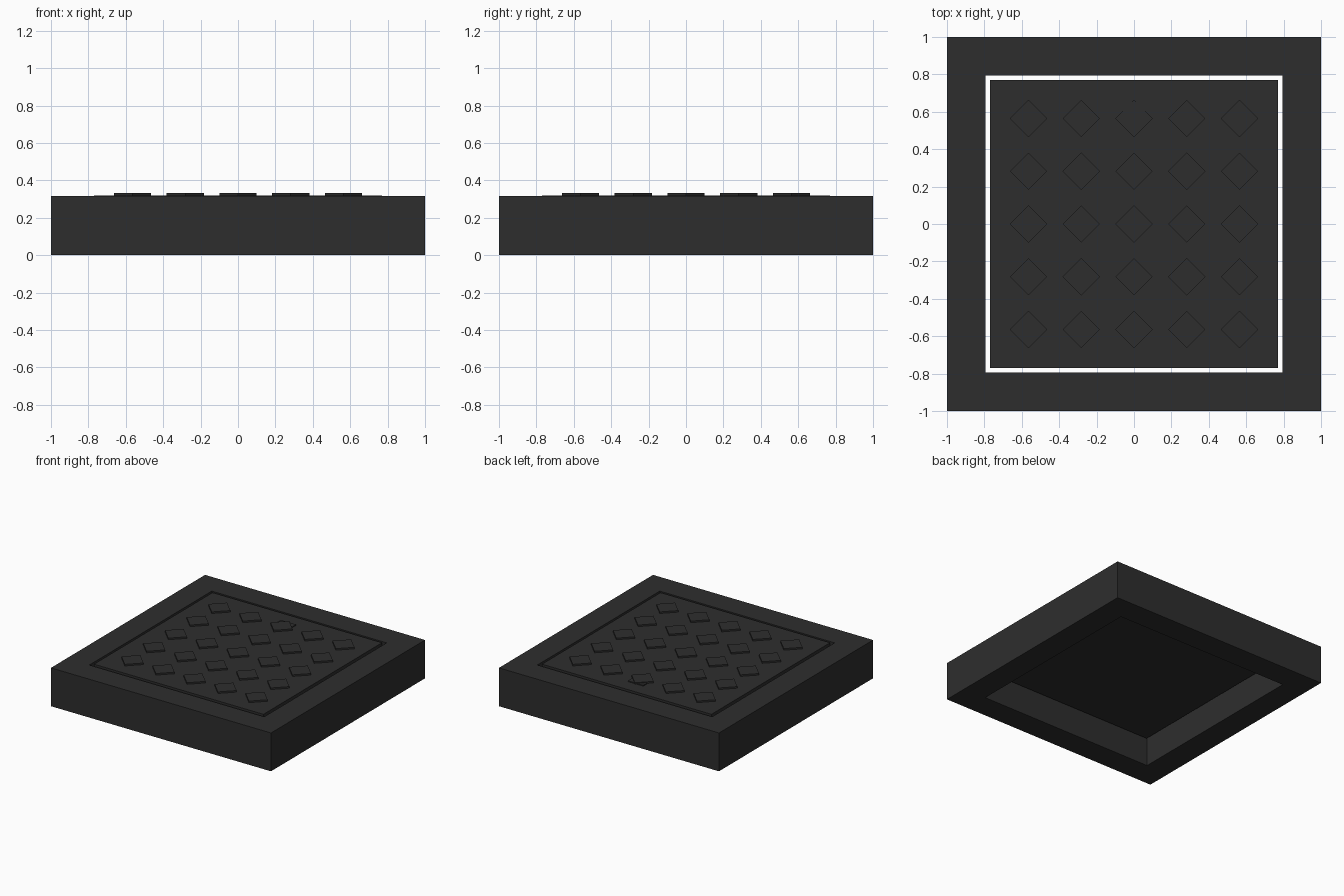
import bpy
import math

if "Cube" in bpy.data.objects:
    bpy.data.objects.remove(bpy.data.objects["Cube"], do_unlink=True)

# One dark iron colour for everything
iron = bpy.data.materials.new("dark_iron")
iron.use_nodes = True
colour = (0.027, 0.027, 0.027, 1)
iron.diffuse_color = colour
iron.node_tree.nodes["Principled BSDF"].inputs["Base Color"].default_value = colour


def add_mesh(name, verts, faces):
    mesh = bpy.data.meshes.new(name)
    mesh.from_pydata(verts, [], faces)
    mesh.materials.append(iron)
    obj = bpy.data.objects.new(name, mesh)
    bpy.context.collection.objects.link(obj)
    return obj


def ring(radius, z, turn=math.pi / 4):
    """Four corners at the given distance from the middle."""
    angles = [turn + i * math.pi / 2 for i in range(4)]
    return [(radius * math.cos(a), radius * math.sin(a), z) for a in angles]


def block(name, lower, upper, x=0, y=0):
    """Closed prism between two rings of four corners."""
    sides = [(i, (i + 1) % 4, (i + 1) % 4 + 4, i + 4) for i in range(4)]
    obj = add_mesh(name, lower + upper, [(3, 2, 1, 0), (4, 5, 6, 7)] + sides)
    obj.location = (x, y, 0)
    return obj


DIAG = math.sqrt(2)
FRAME_TOP, LID_TOP, STUD_TOP = 0.315, 0.319, 0.332

# Square frame, open right through the middle
outer, inner = DIAG, 0.795 * DIAG
loops = [ring(outer, 0), ring(outer, FRAME_TOP), ring(inner, FRAME_TOP), ring(inner, 0)]
frame_faces = []
for k in range(4):
    a, b = 4 * k, 4 * ((k + 1) % 4)
    for i in range(4):
        j = (i + 1) % 4
        frame_faces.append((a + i, a + j, b + j, b + i))
add_mesh("frame", sum(loops, []), frame_faces)

# Lid sitting in the opening with a narrow gap all round
lid = 0.77 * DIAG
block("lid", ring(lid, 0.215), ring(lid, LID_TOP))

# Grid of raised diamond studs
SPACING = 0.282
for row in range(-2, 3):
    for col in range(-2, 3):
        block("diamond_stud", ring(0.1, LID_TOP - 0.004, 0), ring(0.1, STUD_TOP, 0),
              col * SPACING, row * SPACING)

# Small thin tab under the back middle stud
tab = [(-0.07, 0.04), (0.07, 0.04), (0.07, 0.09), (-0.07, 0.09)]
block("lift_tab", [(x, y, LID_TOP - 0.002) for x, y in tab],
      [(x, y, 0.326) for x, y in tab], 0, 2 * SPACING)
